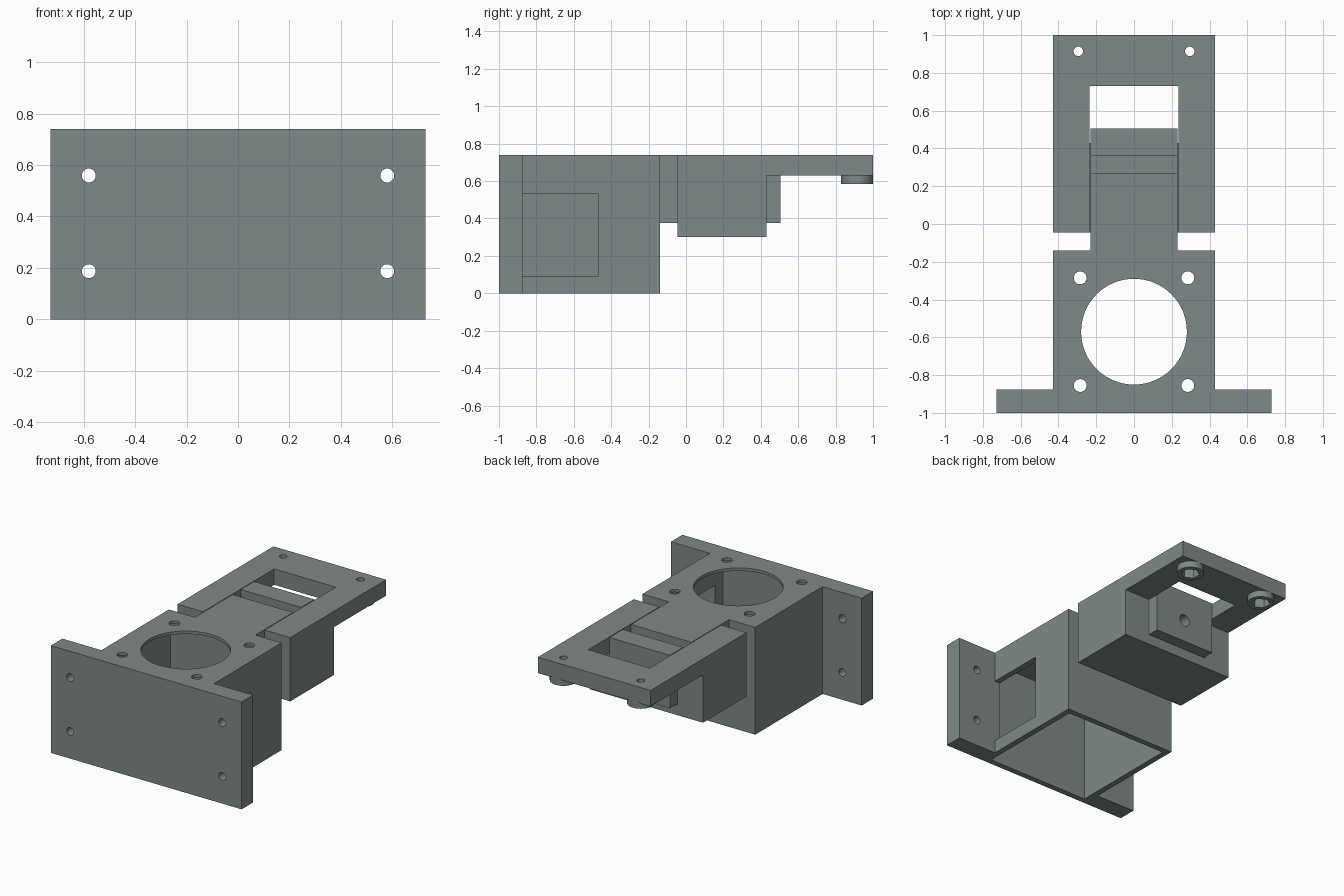
import bpy
import math

if "Cube" in bpy.data.objects:
    bpy.data.objects.remove(bpy.data.objects["Cube"])

gray = bpy.data.materials.new("slate gray")
gray.diffuse_color = (0.216, 0.250, 0.250, 1)
gray.use_nodes = True
gray.node_tree.nodes["Principled BSDF"].inputs["Base Color"].default_value = gray.diffuse_color


def box(name, x, y, z):
    """Box from (min, max) ranges on each axis."""
    bpy.ops.mesh.primitive_cube_add(size=1, location=[sum(r) / 2 for r in (x, y, z)])
    ob = bpy.context.object
    ob.scale = [r[1] - r[0] for r in (x, y, z)]
    bpy.ops.object.transform_apply(location=True, rotation=True, scale=True)
    ob.name = name
    ob.data.materials.append(gray)
    return ob


def cyl(name, loc, r, depth, along_y=False, sides=32):
    """Cylinder along z, or along y."""
    bpy.ops.mesh.primitive_cylinder_add(
        vertices=sides, radius=r, depth=depth, location=loc,
        rotation=(math.pi / 2 if along_y else 0, 0, 0))
    ob = bpy.context.object
    bpy.ops.object.transform_apply(location=True, rotation=True, scale=True)
    ob.name = name
    ob.data.materials.append(gray)
    return ob


def combine(target, others, op):
    """Boolean each of the others into the target, then remove them."""
    for o in others:
        bpy.context.view_layer.objects.active = target
        m = target.modifiers.new(op, 'BOOLEAN')
        m.operation, m.solver, m.object = op, 'EXACT', o
        bpy.ops.object.modifier_apply(modifier=m.name)
        bpy.data.objects.remove(o, do_unlink=True)


def finish(ob):
    bpy.ops.object.select_all(action='DESELECT')
    ob.select_set(True)
    bpy.context.view_layer.objects.active = ob
    bpy.ops.object.shade_smooth_by_angle(angle=math.radians(30))


TOP = 0.74
MY = -0.57          # motor centre
CORNERS = [(sx, sy) for sx in (-1, 1) for sy in (-1, 1)]

# Motor housing with its wide mounting plate and the sliding tongue
housing = box("motor_housing", (-0.43, 0.43), (-0.95, -0.14), (0, TOP))
combine(housing, [
    box("mounting_plate", (-0.728, 0.728), (-1, -0.875), (0, TOP)),
    box("tongue", (-0.23, 0.23), (-0.16, 0.505), (0.375, TOP)),
], 'UNION')
cuts = [
    # motor pocket, open below
    box("pocket", (-0.39, 0.39), (MY - 0.39, MY + 0.39), (-0.1, TOP - 0.02)),
    # cable window in one side wall
    box("window", (0.3, 0.5), (-0.875, -0.47), (0.09, 0.53)),
    # round motor opening
    cyl("opening", (0, MY, TOP), 0.28, 0.2, sides=64),
    # nut slot and screw hole in the tongue
    box("nut_slot", (-0.3, 0.3), (0.27, 0.36), (0.45, 0.9)),
    cyl("tension_hole", (0, 0.45, 0.53), 0.04, 0.25, True),
]
for sx, sy in CORNERS:
    cuts.append(cyl("motor_hole", (sx * 0.285, MY + sy * 0.285, TOP), 0.034, 0.2))
    cuts.append(cyl("plate_hole", (sx * 0.58, -0.94, 0.373 + sy * 0.186), 0.027, 0.4, True))
combine(housing, cuts, 'DIFFERENCE')
finish(housing)

# Carriage block with the rear arm and round nut bosses
carriage = box("carriage", (-0.43, 0.43), (-0.045, 0.43), (0.3, TOP))
combine(carriage, [box("rear_arm", (-0.43, 0.43), (0.4, 1), (0.63, TOP))] + [
    cyl("nut_boss", (s * 0.295, 0.914, 0.635), 0.086, 0.1) for s in (-1, 1)], 'UNION')
cuts = [box("channel", (-0.235, 0.235), (-0.2, 0.73), (0.37, 0.9))]
for s in (-1, 1):
    cuts.append(cyl("arm_hole", (s * 0.295, 0.914, 0.65), 0.025, 0.4))
    cuts.append(cyl("nut_recess", (s * 0.295, 0.914, 0.6), 0.06, 0.1, sides=6))
combine(carriage, cuts, 'DIFFERENCE')
finish(carriage)
